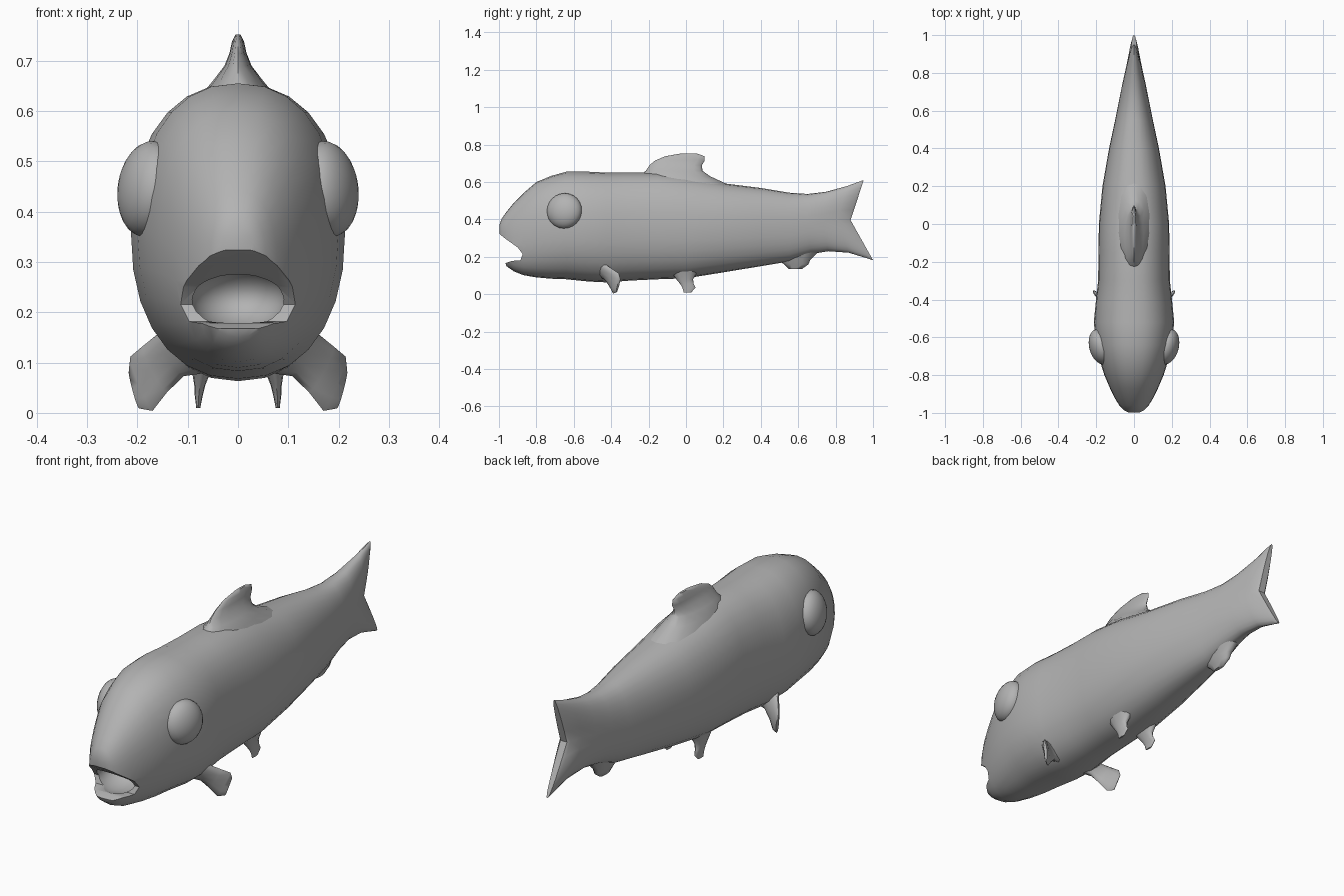
import bpy, bmesh, math
from mathutils import Vector, Matrix

if "Cube" in bpy.data.objects:
    bpy.data.objects.remove(bpy.data.objects["Cube"])

skin = bpy.data.materials.new("grey_skin")
skin.diffuse_color = (0.45, 0.45, 0.45, 1)
skin.use_nodes = True
skin.node_tree.nodes["Principled BSDF"].inputs["Base Color"].default_value = skin.diffuse_color


def finish(name, bm):
    bmesh.ops.recalc_face_normals(bm, faces=bm.faces)
    me = bpy.data.meshes.new(name)
    bm.to_mesh(me)
    bm.free()
    ob = bpy.data.objects.new(name, me)
    bpy.context.collection.objects.link(ob)
    me.materials.append(skin)
    return ob


def smooth(ob, deg=40):
    bpy.ops.object.select_all(action='DESELECT')
    bpy.context.view_layer.objects.active = ob
    ob.select_set(True)
    bpy.ops.object.shade_smooth_by_angle(angle=math.radians(deg))


def ring(c, u, v, n=24, power=2.0):
    """Superellipse points around c, starting at the end of v."""
    pts = []
    for i in range(n):
        a = 2 * math.pi * i / n
        s, t = math.sin(a), math.cos(a)
        s = math.copysign(abs(s) ** (2 / power), s)
        t = math.copysign(abs(t) ** (2 / power), t)
        pts.append(Vector(c) + Vector(u) * s + Vector(v) * t)
    return pts


def loft(name, rings):
    """Skin the rings and close both ends with strips of quads."""
    bm = bmesh.new()
    loops = [[bm.verts.new(p) for p in r] for r in rings]
    n = len(loops[0])
    for a, b in zip(loops, loops[1:]):
        for i in range(n):
            j = (i + 1) % n
            bm.faces.new((a[i], a[j], b[j], b[i]))
    for r in (loops[0], loops[-1]):
        for i in range(n // 2):
            face = [r[i], r[i + 1], r[(n - i - 1) % n], r[(n - i) % n]]
            bm.faces.new(list(dict.fromkeys(face)))
    return finish(name, bm)


def ellipsoid(name, centre, radii, rot=Matrix()):
    bm = bmesh.new()
    bmesh.ops.create_uvsphere(bm, u_segments=24, v_segments=14, radius=1)
    bm.transform(Matrix.Translation(centre) @ rot @ Matrix.Diagonal((*radii, 1)))
    return finish(name, bm)


# Body and forked tail: y, bottom, top, half width, fork at top, fork at bottom
sections = [
    (-0.998, 0.31, 0.37, 0.03, 0, 0), (-0.985, 0.22, 0.405, 0.055, 0, 0),
    (-0.96, 0.15, 0.44, 0.078, 0, 0), (-0.92, 0.122, 0.49, 0.103, 0, 0),
    (-0.87, 0.102, 0.54, 0.127, 0, 0), (-0.8, 0.09, 0.60, 0.157, 0, 0),
    (-0.72, 0.083, 0.633, 0.182, 0, 0), (-0.64, 0.08, 0.655, 0.2, 0, 0),
    (-0.52, 0.068, 0.655, 0.213, 0, 0), (-0.42, 0.063, 0.65, 0.203, 0, 0),
    (-0.3, 0.073, 0.65, 0.19, 0, 0), (-0.15, 0.08, 0.65, 0.188, 0, 0),
    (0.0, 0.085, 0.632, 0.186, 0, 0), (0.2, 0.117, 0.593, 0.167, 0, 0),
    (0.4, 0.15, 0.568, 0.132, 0, 0), (0.55, 0.175, 0.543, 0.1, 0, 0),
    (0.65, 0.215, 0.536, 0.08, 0.0, 0.02), (0.73, 0.23, 0.548, 0.064, 0.02, 0.03),
    (0.81, 0.222, 0.578, 0.044, 0.05, 0.06), (0.87, 0.19, 0.606, 0.026, 0.067, 0.105),
    (0.88, 0.182, 0.61, 0.016, 0.07, 0.12),
]
rings = []
for y, lo, hi, w, ft, fb in sections:
    mid, half = (lo + hi) / 2, (hi - lo) / 2
    pts = ring((0, y, mid), (w, 0, 0), (0, 0, half), 28, 2.25)
    for p in pts:
        s = (p.z - mid) / half
        p.y += ft * s if s > 0 else -fb * s
    rings.append(pts)
body = loft("body", rings)

# Mouth: notch between the lips, then a rounded cavity
notch = [(-1.1, 0.325), (-1.0, 0.325), (-0.97, 0.30), (-0.9, 0.25), (-0.873, 0.215),
         (-0.885, 0.182), (-0.93, 0.178), (-0.96, 0.168), (-1.1, 0.168)]
bm = bmesh.new()
side = bm.faces.new([bm.verts.new((-0.4, y, z)) for y, z in notch])
out = bmesh.ops.extrude_face_region(bm, geom=[side])["geom"]
bmesh.ops.translate(bm, vec=(0.8, 0, 0),
                    verts=[g for g in out if isinstance(g, bmesh.types.BMVert)])
cutters = [finish("mouth_notch_cutter", bm),
           ellipsoid("mouth_cavity_cutter", (0, -0.85, 0.23), (0.095, 0.12, 0.066))]
bpy.context.view_layer.objects.active = body
for cutter in cutters:
    mod = body.modifiers.new("mouth", 'BOOLEAN')
    mod.operation, mod.solver, mod.object = 'DIFFERENCE', 'EXACT', cutter
    bpy.ops.object.modifier_apply(modifier=mod.name)
    bpy.data.objects.remove(cutter)
smooth(body)

# Dorsal fin, flared into the back: z, front, rear, half thickness
dorsal = [(0.575, -0.28, 0.25, 0.10), (0.63, -0.25, 0.13, 0.075),
          (0.66, -0.215, 0.088, 0.05), (0.69, -0.195, 0.085, 0.027),
          (0.715, -0.165, 0.10, 0.017), (0.738, -0.11, 0.098, 0.012),
          (0.752, -0.03, 0.06, 0.005)]
smooth(loft("dorsal_fin", [ring((0, (a + b) / 2, z), (t, 0, 0), (0, (b - a) / 2, 0), 16)
                           for z, a, b, t in dorsal]), 60)

# Anal fin
anal = [(0.24, 0.45, 0.72, 0.05), (0.185, 0.49, 0.665, 0.03),
        (0.16, 0.525, 0.655, 0.02), (0.135, 0.55, 0.62, 0.008)]
smooth(loft("anal_fin", [ring((0, (a + b) / 2, z), (t, 0, 0), (0, (b - a) / 2, 0), 12)
                         for z, a, b, t in anal]), 60)

# Paired parts
for sx, tag in ((1, "right"), (-1, "left")):
    # Pectoral fin: centre, half width, half thickness
    pectoral = [((0.09, -0.45, 0.145), (0.03, -0.015, 0.065), 0.04),
                ((0.13, -0.43, 0.118), (0.022, -0.005, 0.045), 0.02),
                ((0.165, -0.40, 0.087), (0.024, 0.008, 0.046), 0.013),
                ((0.192, -0.375, 0.058), (0.022, 0.015, 0.054), 0.01),
                ((0.207, -0.362, 0.047), (0.01, 0.01, 0.038), 0.005)]
    smooth(loft(tag + "_pectoral_fin",
                [ring((sx * c[0], c[1], c[2]), (-sx * t * 0.7, t, 0),
                      (sx * h[0], h[1], h[2]), 12) for c, h, t in pectoral]), 60)

    # Pelvic fin: x, centre y, z, half length, half thickness
    pelvic = [(0.07, -0.01, 0.125, 0.075, 0.035), (0.073, -0.007, 0.08, 0.045, 0.018),
              (0.076, 0.005, 0.055, 0.036, 0.011), (0.078, 0.016, 0.035, 0.035, 0.008),
              (0.079, 0.008, 0.01, 0.02, 0.004)]
    smooth(loft(tag + "_pelvic_fin",
                [ring((sx * x, y, z), (t, 0, 0), (0, l, 0), 12)
                 for x, y, z, l, t in pelvic]), 60)

    # Eye: flattened ball facing out, slightly forward and up
    rot = Vector((sx, -0.27, 0.13)).to_track_quat('Z', 'Y').to_matrix().to_4x4()
    smooth(ellipsoid(tag + "_eye", (sx * 0.178, -0.65, 0.445), (0.096, 0.096, 0.058), rot))
